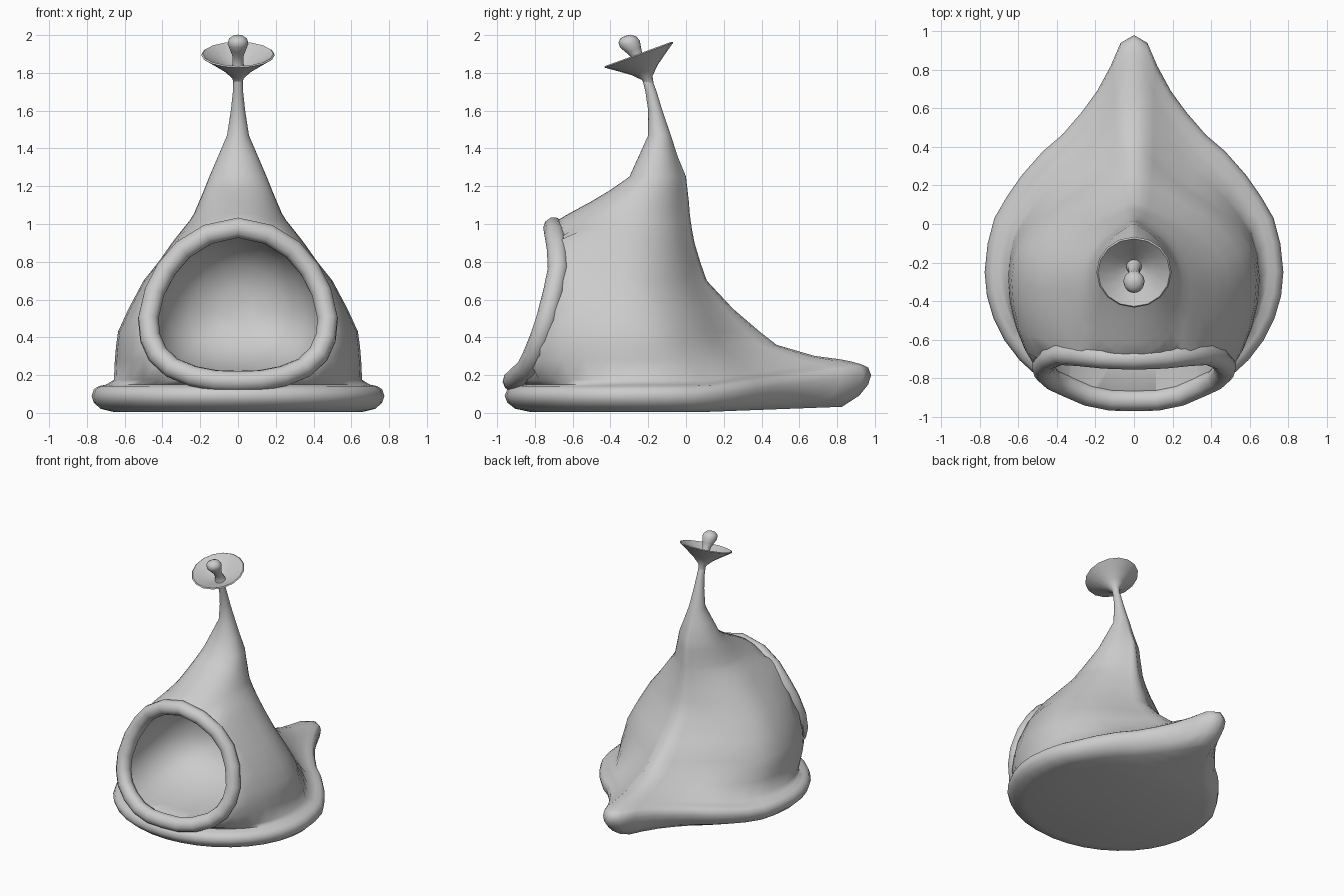
import bpy, bmesh, math
from mathutils import Matrix, Vector

if "Cube" in bpy.data.objects:
    bpy.data.objects.remove(bpy.data.objects["Cube"])


def loft(name, rings):
    """Skin a list of equal-length closed rings and cap both ends."""
    bm = bmesh.new()
    vs = [[bm.verts.new(p) for p in r] for r in rings]
    n = len(vs[0])
    for a, b in zip(vs, vs[1:]):
        for i in range(n):
            j = (i + 1) % n
            bm.faces.new((a[i], a[j], b[j], b[i]))
    bm.faces.new(vs[0])
    bm.faces.new(vs[-1])
    bmesh.ops.recalc_face_normals(bm, faces=bm.faces)
    me = bpy.data.meshes.new(name)
    bm.to_mesh(me)
    bm.free()
    ob = bpy.data.objects.new(name, me)
    bpy.context.collection.objects.link(ob)
    return ob


def select(ob):
    bpy.ops.object.select_all(action='DESELECT')
    ob.select_set(True)
    bpy.context.view_layer.objects.active = ob


def smooth(ob, deg):
    select(ob)
    bpy.ops.object.shade_smooth_by_angle(angle=math.radians(deg))


def interp(table, x):
    if x <= table[0][0]:
        return table[0][1]
    for (x0, y0), (x1, y1) in zip(table, table[1:]):
        if x <= x1:
            return y0 + (y1 - y0) * (x - x0) / (x1 - x0)
    return table[-1][1]


def mirror_ring(half):
    """Half outline whose first and last points lie on x = 0."""
    return half + [(-p[0], p[1], p[2]) for p in half[-2:0:-1]]


# Teardrop rear outline: share of width, share of rear length
TAIL = [(.98, .12), (.935, .228), (.85, .32), (.75, .41), (.61, .51), (.48, .58),
        (.35, .675), (.247, .764), (.156, .87), (.09, .967), (0, 1)]
# Depth of the opening's plane by height
MOUTH_Y = [(.17, -.915), (.25, -.83), (.45, -.75), (.7, -.685), (.8, -.67), (.98, -.70)]


def section(z, w, yf, yb, yw, k, lift=0, clamp=True):
    half = []
    for i in range(10):
        a = math.radians(10 * i)
        y = yw + (yf - yw) * math.cos(a)
        if clamp:
            y = max(y, interp(MOUTH_Y, z) - .015)
        half.append((w * math.sin(a), y, z))
    for sx, u in TAIL:
        u = k * u + (1 - k) * math.sqrt(1 - sx * sx)
        y = yw + (yb - yw) * u
        half.append((w * sx, y, z + lift * min(1, max(0, (y - .1) / .8))))
    return mirror_ring(half)


# Brim rolled around the foot, then the body rising to the thin stalk
rings = []
for s, z, lift in [(.85, .005, .03), (.94, .022, .07), (.985, .055, .095), (1, .09, .11),
                   (.985, .125, .115), (.95, .142, .115), (.9, .15, .125)]:
    rings.append(section(z, .775 * s, -.05 - .91 * s, -.05 + 1.03 * s,
                         -.05 - .2 * s, 1, lift, False))
# z, half width, front, back, widest y, tail amount, lift
for row in [(.175, .657, -.93, .82, -.28, 1, .12), (.28, .652, -1.03, .68, -.28, 1, .03),
            (.36, .645, -1.05, .48, -.28, .9), (.43, .635, -1.05, .39, -.29, .75),
            (.55, .58, -1.08, .25, -.31, .55), (.7, .50, -1.1, .11, -.34, .35),
            (.8, .42, -1.17, .075, -.34, .3), (.9, .35, -1.1, .045, -.34, .3),
            (.97, .295, -.76, .032, -.33, .3), (1.02, .255, -.68, .024, -.31, .3),
            (1.055, .233, -.62, .02, -.29, .32), (1.12, .205, -.5, .015, -.25, .35),
            (1.18, .18, -.4, .008, -.22, .35), (1.25, .152, -.3, 0, -.18, .35),
            (1.36, .105, -.25, -.045, -.16, .25), (1.47, .058, -.2, -.08, -.14, 0),
            (1.6, .038, -.2, -.125, -.162, 0), (1.7, .027, -.215, -.155, -.185, 0),
            (1.78, .024, -.235, -.185, -.21, 0)]:
    rings.append(section(*row))
body = loft("body", rings)

# Opening outline (half), used for the cavity and the rolled lip
HALF = [(0, .98), (.16, .945), (.29, .865), (.38, .76), (.442, .64), (.475, .5),
        (.465, .4), (.425, .31), (.35, .24), (.24, .195), (.12, .172), (0, .168)]
mouth = mirror_ring([(x, interp(MOUTH_Y, z), z) for x, z in HALF])

# Bowl-shaped cavity cut into the body
cut = []
for s, t in [(.95, -.5), (.95, 0), (.94, .25), (.88, .5), (.75, .72), (.55, .88), (.25, .98)]:
    cut.append([(x * s, y * (1 - t) - .15 * t, .56 + (z - .56) * s) for x, y, z in mouth])
cutter = loft("cavity_cutter", cut)
cutter.hide_render = True
mod = body.modifiers.new("cavity", 'BOOLEAN')
mod.operation = 'DIFFERENCE'
mod.solver = 'EXACT'
mod.object = cutter
select(body)
bpy.ops.object.modifier_apply(modifier=mod.name)
bpy.data.objects.remove(cutter)
smooth(body, 60)

# Rolled lip around the opening
cu = bpy.data.curves.new("opening_lip", 'CURVE')
cu.dimensions = '3D'
cu.bevel_depth = .056
cu.bevel_resolution = 3
sp = cu.splines.new('POLY')
sp.points.add(len(mouth) - 1)
for p, co in zip(sp.points, mouth):
    p.co = (*co, 1)
sp.use_cyclic_u = True
lip = bpy.data.objects.new("opening_lip", cu)
bpy.context.collection.objects.link(lip)
select(lip)
bpy.ops.object.convert(target='MESH')
smooth(bpy.context.view_layer.objects.active, 60)

# Tilted dish with a knob, lathed around its own axis
PROFILE = [(.022, -.17), (.03, -.13), (.075, -.085), (.135, -.042), (.195, 0),
           (.187, .006), (.10, -.045), (.04, -.08), (.03, -.05), (.03, 0),
           (.042, .035), (.055, .07), (.05, .097), (.03, .115), (.008, .119)]
place = Matrix.Translation((0, -.25, 1.895)) @ Matrix.Rotation(math.radians(20), 4, 'X')
rings = []
for i, (r, h) in enumerate(PROFILE):
    lean = .2 * max(0, h + .05) if i > 7 else 0
    rings.append([place @ Vector((r * math.cos(a), r * math.sin(a) - lean, h))
                  for a in (math.tau * j / 16 for j in range(16))])
smooth(loft("dish_and_knob", rings), 60)
